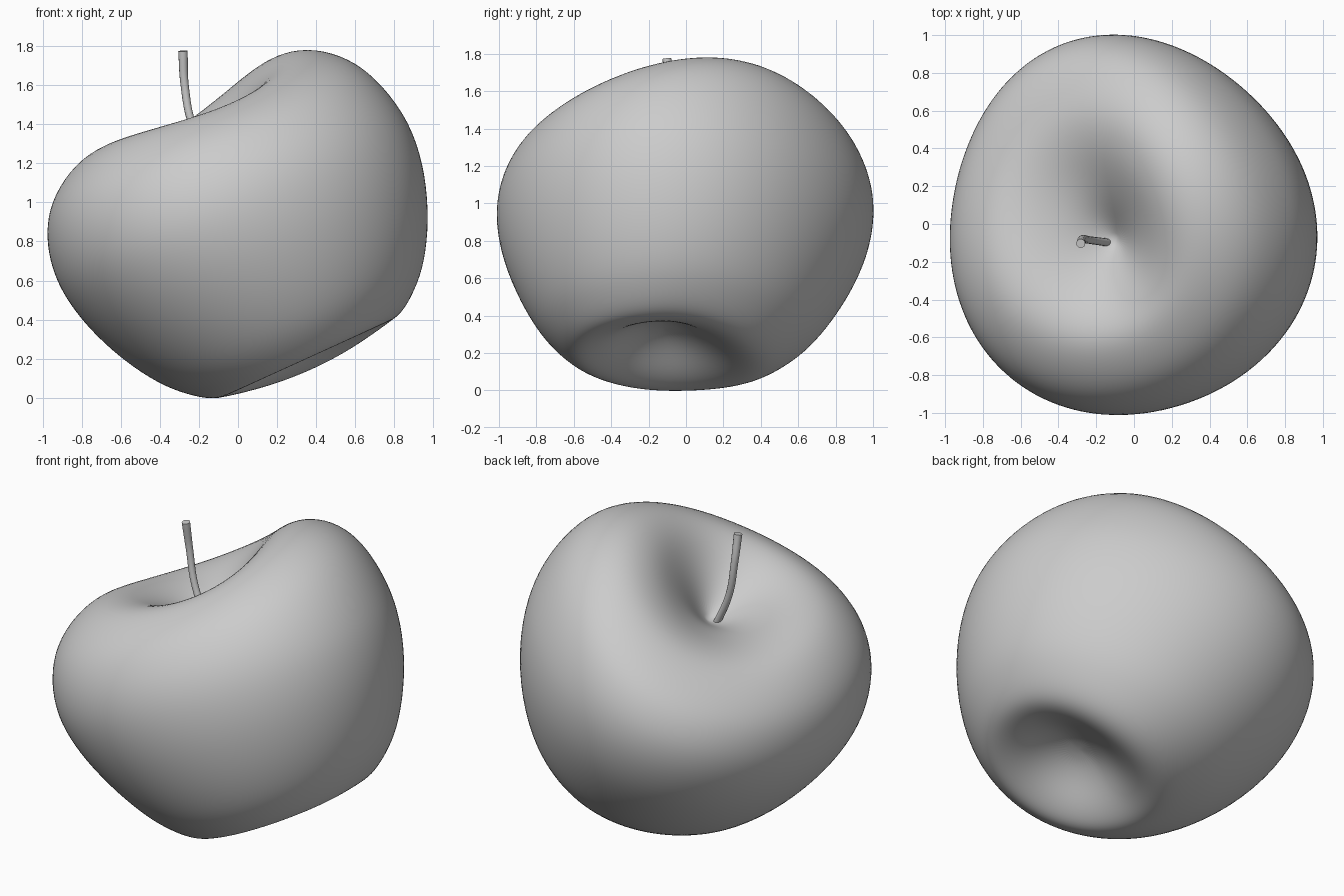
import bpy, bmesh, math
from mathutils import Matrix, Vector

cube = bpy.data.objects.get("Cube")
if cube:
    bpy.data.objects.remove(cube)

mat = bpy.data.materials.new("plain_grey")
mat.use_nodes = True
GREY = (0.6, 0.6, 0.6, 1)
mat.diffuse_color = GREY
mat.node_tree.nodes["Principled BSDF"].inputs["Base Color"].default_value = GREY

SEGMENTS = 40
TILT = math.radians(24.5)
SHOULDER = math.radians(225)

# Half section of the fruit: radius, height along its core, bottom to top
PROFILE = [(0.1, 0.18), (0.2, 0.14), (0.31, 0.075), (0.41, 0.037), (0.49, 0.032),
           (0.565, 0.065), (0.65, 0.13), (0.75, 0.23), (0.865, 0.42), (0.95, 0.65),
           (0.98, 0.85), (0.97, 1.0), (0.932, 1.15), (0.86, 1.295), (0.74, 1.405),
           (0.6, 1.465), (0.47, 1.455), (0.35, 1.405), (0.2, 1.295), (0.08, 1.18)]
PIT_LOW, PIT_HIGH = 0.19, 1.13


def clamp(value):
    return max(0, min(1, value))


def body_point(r, a, angle):
    """Lathe point with an off-centre core, soft lobes and uneven rims."""
    c, s = math.cos(angle), math.sin(angle)
    twice = math.sin(2 * angle)
    inner = max(0, 1 - r * r) ** 2
    rim = min(1, r / 0.4)
    upper = clamp((a - 1) / 0.4) * rim
    lower = clamp((0.4 - a) / 0.35) * rim
    lobes = (0.008 - 0.04 * c - 0.017 * s - 0.013 * twice
             + 0.023 * math.cos(3 * angle) - 0.01 * math.sin(3 * angle))
    # One shoulder sits higher and fuller than the rest
    lobes += 0.14 * (a - 0.75) * max(0, math.cos(angle - SHOULDER)) ** 3
    y_shift = 0.05 * (a - 0.8) - 0.1 * inner
    a += upper * (0.028 * c + 0.003 * s - 0.055 * s * s + 0.045 * twice)
    a -= lower * 0.06 * max(0, s) ** 2
    r *= 1 + lobes * min(1, r * r)
    return Vector((r * c, 1.02 * r * s + y_shift, a))


# Fruit body: lathe, then tilt to lean over
bm = bmesh.new()
rings = [[bm.verts.new(body_point(r, a, math.tau * i / SEGMENTS)) for i in range(SEGMENTS)]
         for r, a in PROFILE]
low = bm.verts.new(body_point(0, PIT_LOW, 0))
high = bm.verts.new(body_point(0, PIT_HIGH, 0))
for i in range(SEGMENTS):
    j = (i + 1) % SEGMENTS
    for below, above in zip(rings, rings[1:]):
        bm.faces.new((below[i], below[j], above[j], above[i]))
    bm.faces.new((low, rings[0][j], rings[0][i]))
    bm.faces.new((high, rings[-1][i], rings[-1][j]))
bm.transform(Matrix.Rotation(-TILT, 4, 'Y') @ Matrix.Translation((0.41, 0, 0)))
for f in bm.faces:
    f.smooth = True
mesh = bpy.data.meshes.new("fruit_body")
bm.to_mesh(mesh)
bm.free()
body = bpy.data.objects.new("fruit_body", mesh)
bpy.context.collection.objects.link(body)
mesh.materials.append(mat)
sub = body.modifiers.new("smooth", 'SUBSURF')
sub.levels = sub.render_levels = 2

# Stem: bent round rod, slightly flared at the tip
curve = bpy.data.curves.new("stem", 'CURVE')
curve.dimensions = '3D'
curve.bevel_depth = 0.021
curve.bevel_resolution = 4
curve.use_fill_caps = True
spline = curve.splines.new('BEZIER')
path = [((-0.125, -0.1, 1.16), 1), ((-0.235, -0.085, 1.4), 0.95),
        ((-0.273, -0.08, 1.6), 1), ((-0.282, -0.103, 1.775), 1.15)]
spline.bezier_points.add(len(path) - 1)
for point, (co, radius) in zip(spline.bezier_points, path):
    point.co = co
    point.radius = radius
    point.handle_left_type = point.handle_right_type = 'AUTO'
stem = bpy.data.objects.new("stem", curve)
bpy.context.collection.objects.link(stem)
curve.materials.append(mat)
